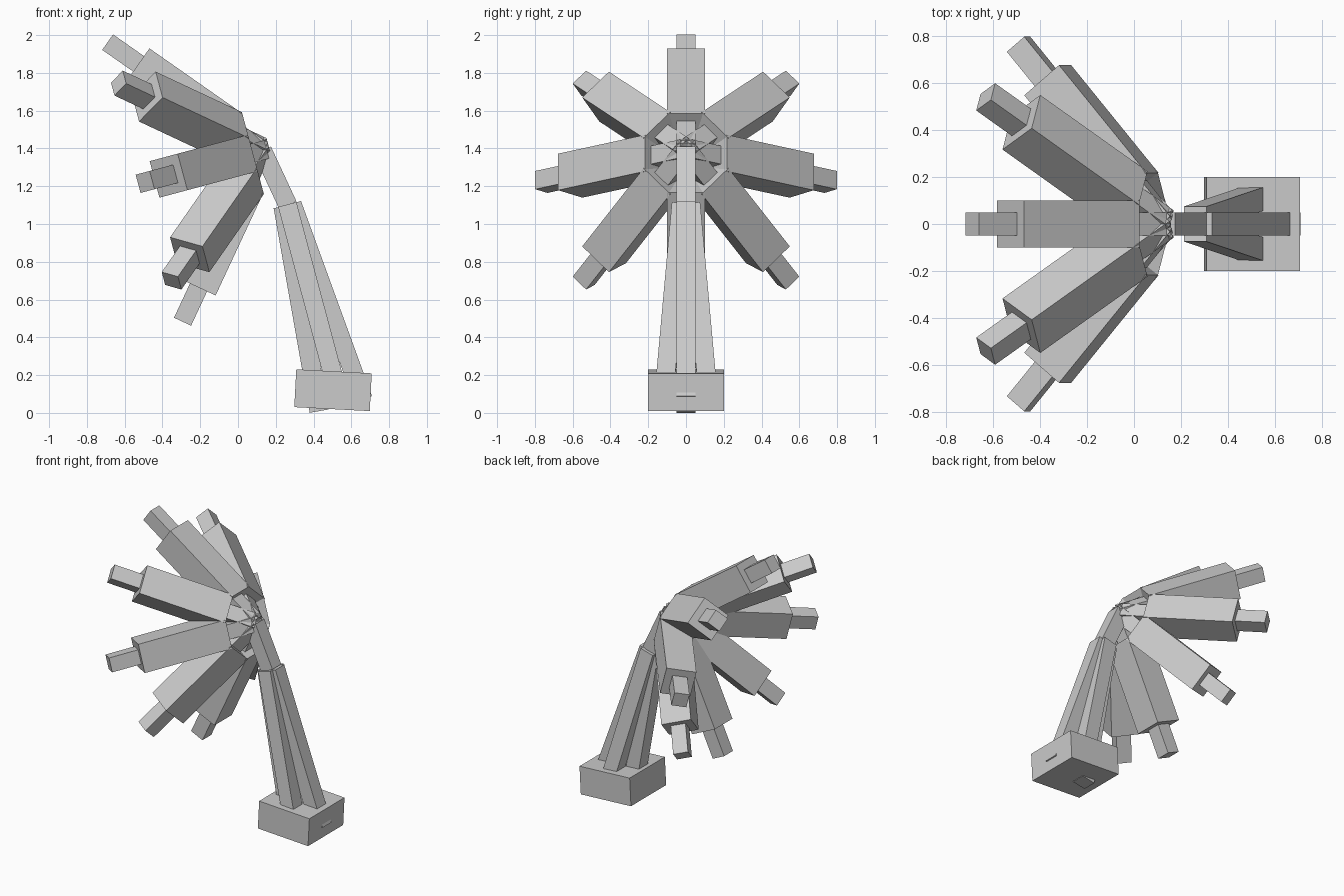
import bpy, bmesh, math
from mathutils import Matrix, Vector

if "Cube" in bpy.data.objects:
    bpy.data.objects.remove(bpy.data.objects["Cube"])

grey = bpy.data.materials.new("grey")
grey.diffuse_color = (0.6, 0.6, 0.6, 1)
grey.use_nodes = True
grey.node_tree.nodes["Principled BSDF"].inputs["Base Color"].default_value = grey.diffuse_color


def block(name, origin, frame, start, end, width, depth=None):
    """Box running along the frame's local z from start to end."""
    depth = depth or width
    bm = bmesh.new()
    bmesh.ops.create_cube(bm, size=1)
    place = (Matrix.Translation(origin) @ frame.to_4x4()
             @ Matrix.Translation((0, 0, (start + end) / 2))
             @ Matrix.Diagonal((width, depth, end - start, 1)))
    bm.transform(place)
    mesh = bpy.data.meshes.new(name)
    bm.to_mesh(mesh)
    bm.free()
    mesh.materials.append(grey)
    obj = bpy.data.objects.new(name, mesh)
    bpy.context.collection.objects.link(obj)
    return obj


def rot(degrees, axis):
    return Matrix.Rotation(math.radians(degrees), 3, axis)


hub = Vector((0.129, 0, 1.389))
joint = Vector((0.262, 0, 1.099))

# Eight arms fanned into a wide cone around an axis tilted 15 degrees down
head = rot(-105, 'Y')
for i in range(8):
    frame = head @ rot(45 * i, 'Z') @ rot(50, 'Y')
    block(f"arm_beam_{i}", hub, frame, 0, 1.0, 0.1)
    block(f"arm_sleeve_{i}", hub, frame, 0.2, 0.8, 0.2)

# Neck from the hub down to the leg joint
block("neck", hub, rot(155, 'Y'), 0, 0.32, 0.1)

# Four slightly splayed legs on a leaning axis
lean = rot(165, 'Y')
for i in range(4):
    turn = lean @ rot(90 * i, 'Z')
    block(f"leg_{i}", joint + turn @ Vector((0.025, 0, 0)),
          turn @ rot(5, 'Y'), 0, 1.1, 0.1)

# Slightly tipped foot block
block("foot", Vector((0.503, 0, 0.12)), rot(3, 'Y'), -0.1, 0.1, 0.4)
